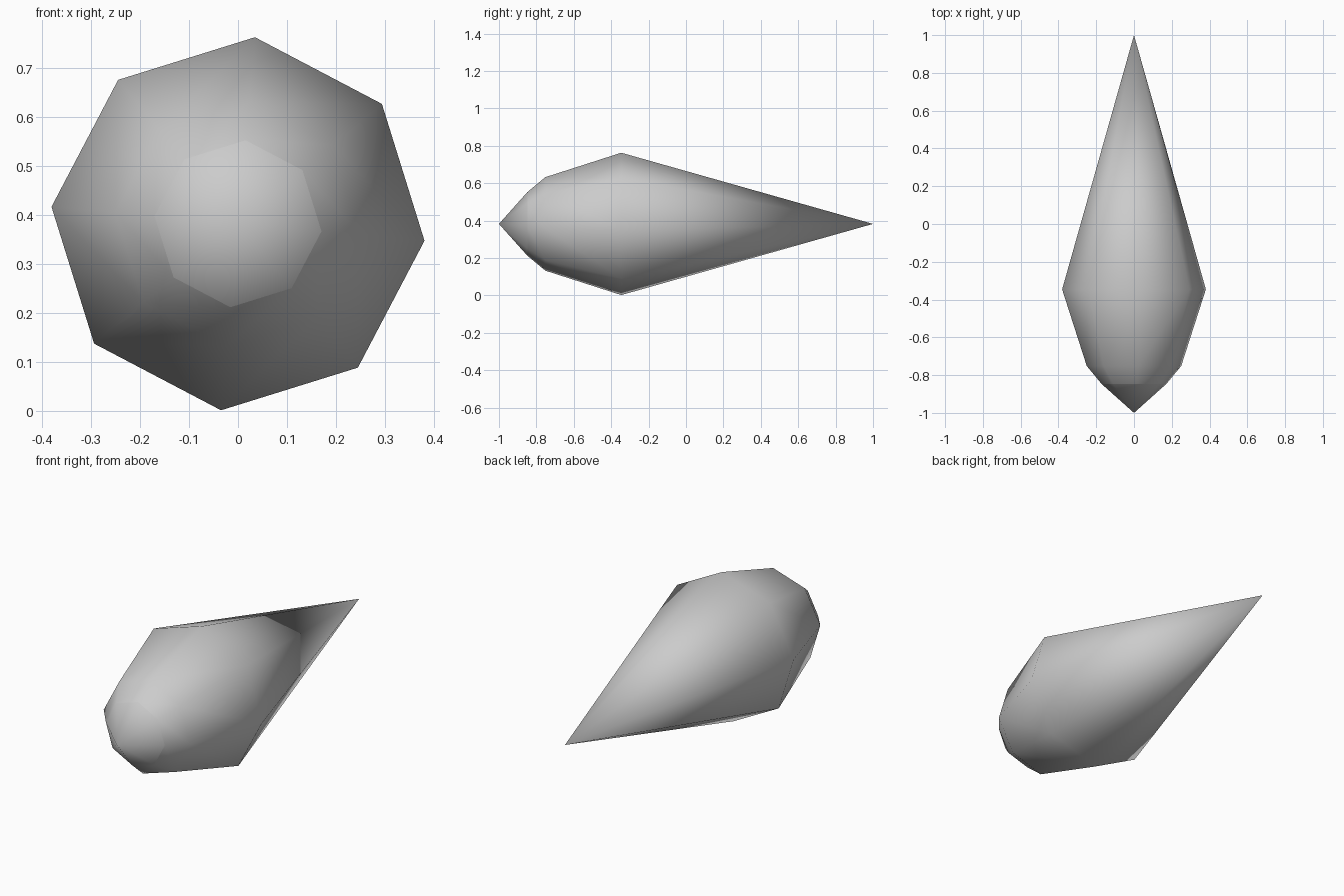
import bpy, bmesh, math

if "Cube" in bpy.data.objects:
    bpy.data.objects.remove(bpy.data.objects["Cube"])

SIDES = 8
TWIST = math.radians(5.2)   # rotation of the octagon about the long axis
CENTRE_Z = 0.382

grey = bpy.data.materials.new("stone_grey")
grey.diffuse_color = (0.6, 0.6, 0.6, 1)
grey.use_nodes = True
grey.node_tree.nodes["Principled BSDF"].inputs["Base Color"].default_value = grey.diffuse_color


def lathe(name, profile):
    """Spin (y, radius) points around the y axis; zero radius makes a tip."""
    bm = bmesh.new()
    rings = []
    for y, r in profile:
        n = SIDES if r > 0 else 1
        ring = []
        for i in range(n):
            a = TWIST + math.tau * i / SIDES
            ring.append(bm.verts.new((r * math.sin(a), y, CENTRE_Z + r * math.cos(a))))
        rings.append(ring)
    for a, b in zip(rings, rings[1:]):
        for i in range(SIDES):
            j = (i + 1) % SIDES
            corners = [a[i % len(a)], a[j % len(a)], b[j % len(b)], b[i % len(b)]]
            bm.faces.new(list(dict.fromkeys(corners)))
    bmesh.ops.recalc_face_normals(bm, faces=bm.faces)
    # The open rim needs an explicit outward check
    for f in bm.faces:
        c = f.calc_center_median()
        if f.normal.x * c.x + f.normal.z * (c.z - CENTRE_Z) < 0:
            f.normal_flip()
    for f in bm.faces:
        f.smooth = True
    mesh = bpy.data.meshes.new(name)
    bm.to_mesh(mesh)
    bm.free()
    mesh.materials.append(grey)
    obj = bpy.data.objects.new(name, mesh)
    bpy.context.collection.objects.link(obj)
    return obj


# Blunt point at the front, shaded apart from the body
lathe("nose_cap", [(-1, 0), (-0.848, 0.171)])
# Swelling body that tapers to the long tail point
lathe("body", [(-0.848, 0.171), (-0.752, 0.251), (-0.346, 0.382), (1, 0)])
